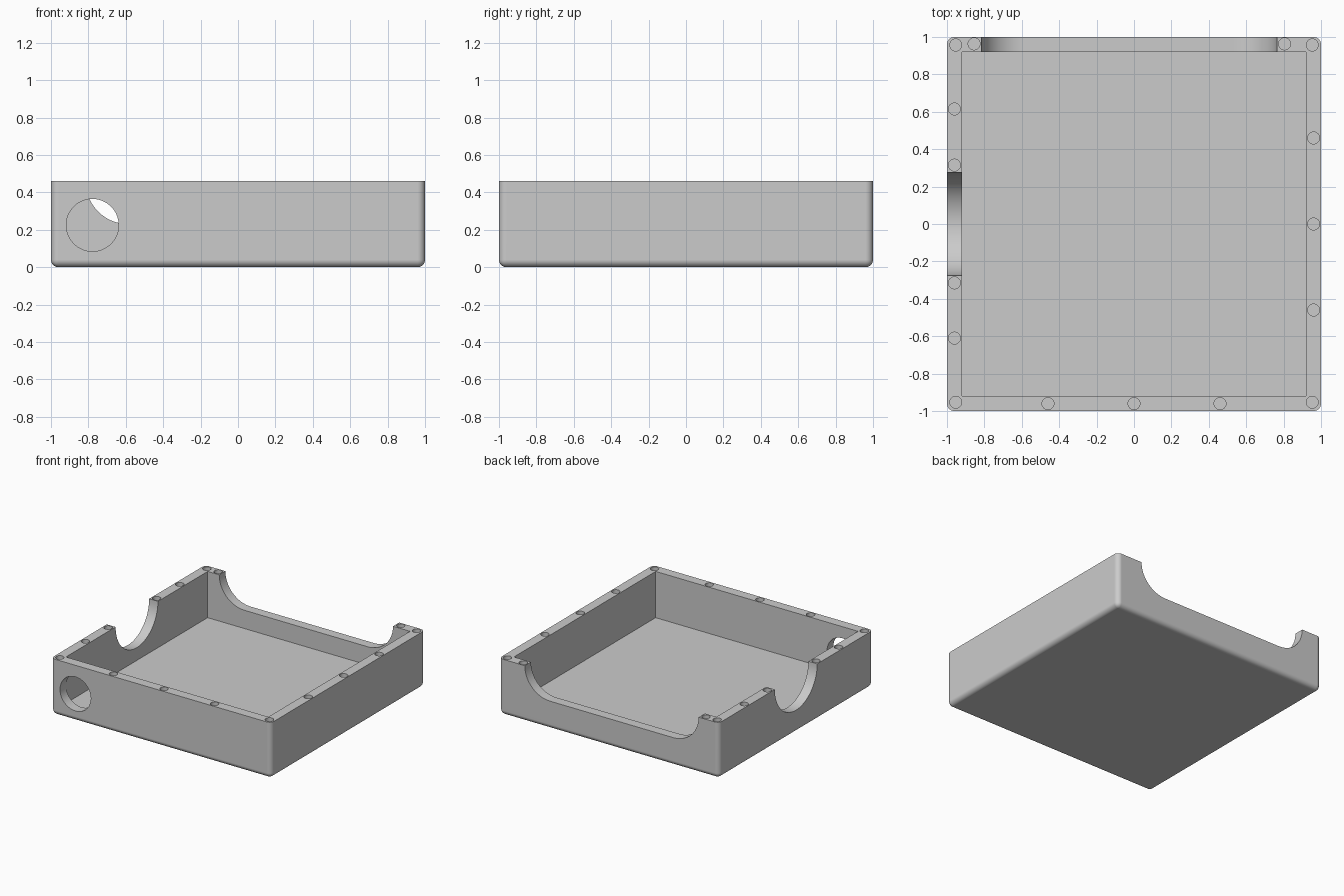
import bpy, bmesh, math
from mathutils import Matrix

if "Cube" in bpy.data.objects:
    bpy.data.objects.remove(bpy.data.objects["Cube"])

H = 0.46        # tray height
WALL = 0.08     # wall and floor thickness
EDGE = 0.04     # outer rounding
SCREW_R, SCREW_DEPTH = 0.032, 0.2

grey = bpy.data.materials.new("light grey")
grey.diffuse_color = (0.6, 0.6, 0.6, 1)
grey.use_nodes = True
grey.node_tree.nodes["Principled BSDF"].inputs["Base Color"].default_value = grey.diffuse_color


def new_object(name, bm):
    bmesh.ops.recalc_face_normals(bm, faces=bm.faces)
    mesh = bpy.data.meshes.new(name)
    bm.to_mesh(mesh)
    bm.free()
    obj = bpy.data.objects.new(name, mesh)
    bpy.context.collection.objects.link(obj)
    return obj


def box_bm(lo, hi):
    bm = bmesh.new()
    bmesh.ops.create_cube(bm, size=1)
    for v in bm.verts:
        v.co = [a + (c + 0.5) * (b - a) for a, b, c in zip(lo, hi, v.co)]
    return bm


def cylinder_bm(center, radius, length, axis, segments):
    turn = {"X": Matrix.Rotation(math.pi / 2, 4, "Y"),
            "Y": Matrix.Rotation(math.pi / 2, 4, "X"),
            "Z": Matrix.Identity(4)}[axis]
    bm = bmesh.new()
    bmesh.ops.create_cone(bm, cap_ends=True, segments=segments, radius1=radius,
                          radius2=radius, depth=length,
                          matrix=Matrix.Translation(center) @ turn)
    return bm


def cut(target, bm):
    cutter = new_object("cutter", bm)
    cutter.hide_render = True
    mod = target.modifiers.new("cut", "BOOLEAN")
    mod.operation, mod.solver, mod.object = "DIFFERENCE", "EXACT", cutter
    bpy.context.view_layer.objects.active = target
    bpy.ops.object.modifier_apply(modifier=mod.name)
    bpy.data.objects.remove(cutter)


# Outer block, rounded on all edges except the rim
bm = box_bm((-1, -1, 0), (1, 1, H))
edges = [e for e in bm.edges if min(v.co.z for v in e.verts) < H - 0.01]
bmesh.ops.bevel(bm, geom=edges, offset=EDGE, segments=6, profile=0.5, affect="EDGES")
tray = new_object("tray", bm)
tray.data.materials.append(grey)

# Inner cavity
cut(tray, box_bm((-1 + WALL, -1 + WALL, WALL), (1 - WALL, 1 - WALL, H + 0.2)))

# Round port in the front wall
cut(tray, cylinder_bm((-0.778, -1, 0.225), 0.14, 0.3, "Y", 64))

# Half-round notch in the left wall
cut(tray, cylinder_bm((-1, 0, H), 0.275, 0.3, "X", 64))

# Wide notch in the back wall with quarter-round ends
x0, x1, r, n = -0.815, 0.765, 0.23, 16
profile = [(x1, H + 0.1), (x0, H + 0.1)]
for cx, start in ((x0 + r, math.pi), (x1 - r, 1.5 * math.pi)):
    for i in range(n + 1):
        a = start + i * math.pi / 2 / n
        profile.append((cx + r * math.cos(a), H + r * math.sin(a)))
bm = bmesh.new()
face = bm.faces.new([bm.verts.new((x, 0.88, z)) for x, z in profile])
side = bmesh.ops.extrude_face_region(bm, geom=[face])["geom"]
bmesh.ops.translate(bm, vec=(0, 0.3, 0),
                    verts=[g for g in side if isinstance(g, bmesh.types.BMVert)])
cut(tray, bm)

# Screw holes around the rim
screws = [(x, y) for x in (-0.953, 0.953) for y in (-0.953, 0.957)]
screws += [(x, -0.96) for x in (-0.46, 0, 0.46)]
screws += [(0.96, y) for y in (-0.46, 0, 0.46)]
screws += [(-0.96, y) for y in (-0.61, -0.315, 0.315, 0.615)]
screws += [(x, 0.963) for x in (-0.855, 0.805)]
for x, y in screws:
    cut(tray, cylinder_bm((x, y, H), SCREW_R, 2 * SCREW_DEPTH, "Z", 24))

# Smooth rounded surfaces, crisp rims, flat walls
bpy.ops.object.select_all(action="DESELECT")
tray.select_set(True)
bpy.context.view_layer.objects.active = tray
bpy.ops.object.shade_smooth_by_angle(angle=math.radians(30))
normals = tray.modifiers.new("flat_walls", "WEIGHTED_NORMAL")
normals.keep_sharp = True
